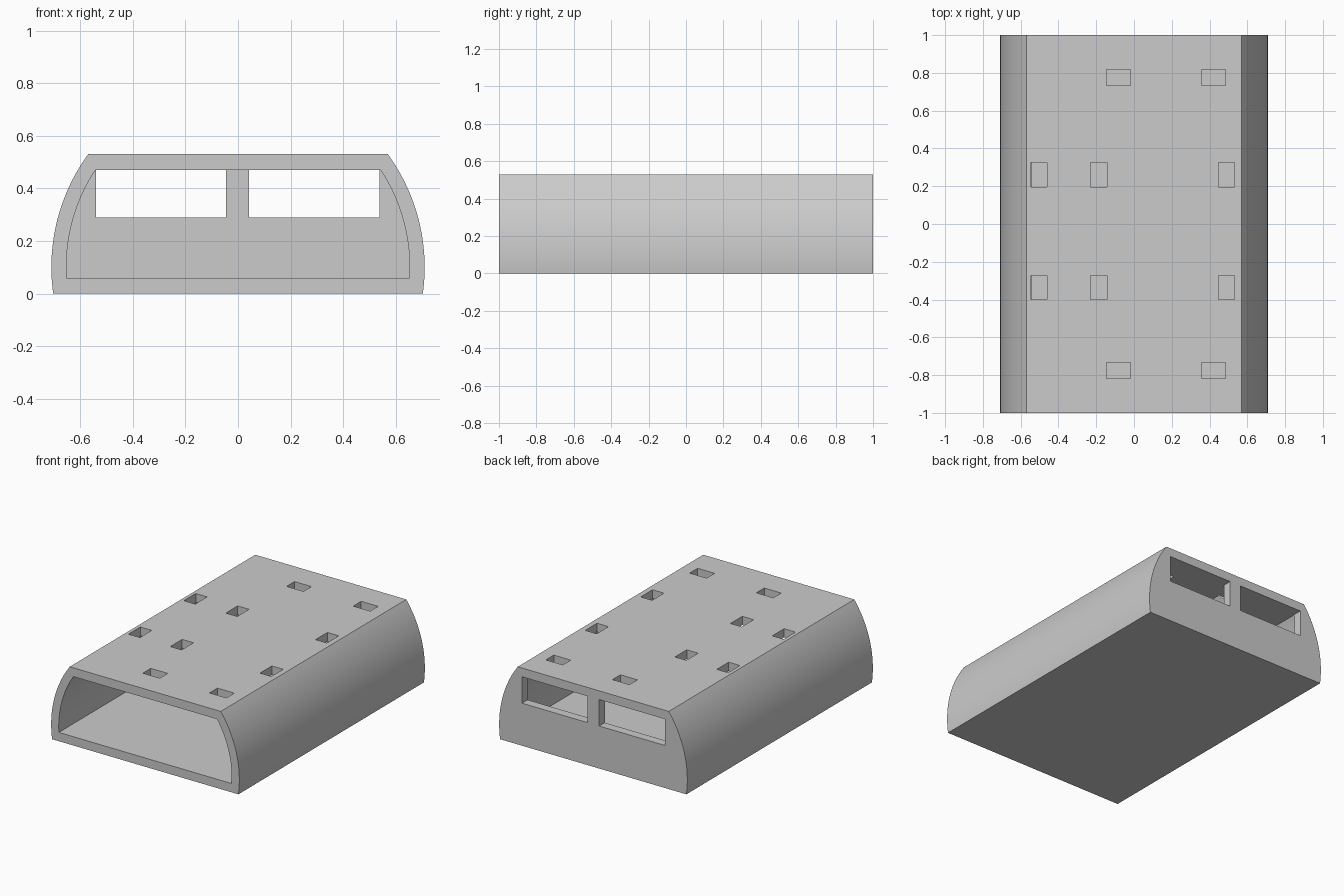
import bpy
import bmesh
import math

if "Cube" in bpy.data.objects:
    bpy.data.objects.remove(bpy.data.objects["Cube"], do_unlink=True)

# Single plain material
grey = bpy.data.materials.new("light_grey")
grey.use_nodes = True
colour = (0.6, 0.6, 0.6, 1)
grey.diffuse_color = colour
grey.node_tree.nodes["Principled BSDF"].inputs["Base Color"].default_value = colour

ARC_X, ARC_Z = -0.02, 0.1   # arc centre of the +x side wall
WALL = 0.06
HEIGHT = 0.53


def side_arc(radius, z0, z1, steps=28):
    """Points up the curved +x side from z0 to z1."""
    a0 = math.asin((z0 - ARC_Z) / radius)
    a1 = math.asin((z1 - ARC_Z) / radius)
    angles = [a0 + (a1 - a0) * i / steps for i in range(steps + 1)]
    return [(ARC_X + radius * math.cos(a), ARC_Z + radius * math.sin(a)) for a in angles]


def make_object(name, bm):
    bmesh.ops.recalc_face_normals(bm, faces=bm.faces)
    mesh = bpy.data.meshes.new(name)
    bm.to_mesh(mesh)
    bm.free()
    mesh.materials.append(grey)
    obj = bpy.data.objects.new(name, mesh)
    bpy.context.collection.objects.link(obj)
    return obj


def extruded_profile(name, radius, z0, z1, y0, y1):
    """Symmetric arched section swept along y."""
    right = side_arc(radius, z0, z1)
    outline = right + [(-x, z) for x, z in reversed(right)]
    bm = bmesh.new()
    face = bm.faces.new([bm.verts.new((x, y0, z)) for x, z in outline])
    swept = bmesh.ops.extrude_face_region(bm, geom=[face])["geom"]
    moved = [v for v in swept if isinstance(v, bmesh.types.BMVert)]
    bmesh.ops.translate(bm, verts=moved, vec=(0, y1 - y0, 0))
    return make_object(name, bm)


def add_box(bm, x0, x1, y0, y1, z0, z1):
    verts = bmesh.ops.create_cube(bm, size=1)["verts"]
    bmesh.ops.scale(bm, verts=verts, vec=(x1 - x0, y1 - y0, z1 - z0))
    bmesh.ops.translate(bm, verts=verts, vec=((x0 + x1) / 2, (y0 + y1) / 2, (z0 + z1) / 2))


def cut(target, cutter):
    mod = target.modifiers.new("cut", 'BOOLEAN')
    mod.operation = 'DIFFERENCE'
    mod.solver = 'EXACT'
    mod.object = cutter
    bpy.context.view_layer.objects.active = target
    bpy.ops.object.modifier_apply(modifier=mod.name)
    bpy.data.objects.remove(cutter, do_unlink=True)


# Outer shell, hollowed from the open front up to the back wall
shell = extruded_profile("shell", 0.73, 0, HEIGHT, -1, 1)
cut(shell, extruded_profile("cavity_cutter", 0.673, WALL, HEIGHT - WALL, -1.1, 1 - WALL))

openings = bmesh.new()

# Two windows in the back wall
for x0, x1 in ((-0.54, -0.045), (0.042, 0.538)):
    add_box(openings, x0, x1, 0.9, 1.1, 0.29, HEIGHT - WALL)


# Slots through the top: wide near the ends, long near the middle
def add_slot(x, y, half_x, half_y):
    add_box(openings, x - half_x, x + half_x, y - half_y, y + half_y, 0.468, 0.6)


LONG, SHORT = 0.064, 0.043
for y in (-0.775, 0.775):
    for x in (-0.082, 0.421):
        add_slot(x, y, LONG, SHORT)
for y in (-0.337, 0.261):
    for x in (-0.503, -0.187, 0.49):
        add_slot(x, y, SHORT, LONG)

cut(shell, make_object("opening_cutter", openings))

# Smooth curved sides, sharp edges elsewhere
bpy.ops.object.select_all(action='DESELECT')
shell.select_set(True)
bpy.context.view_layer.objects.active = shell
bpy.ops.object.shade_smooth_by_angle(angle=math.radians(25))
